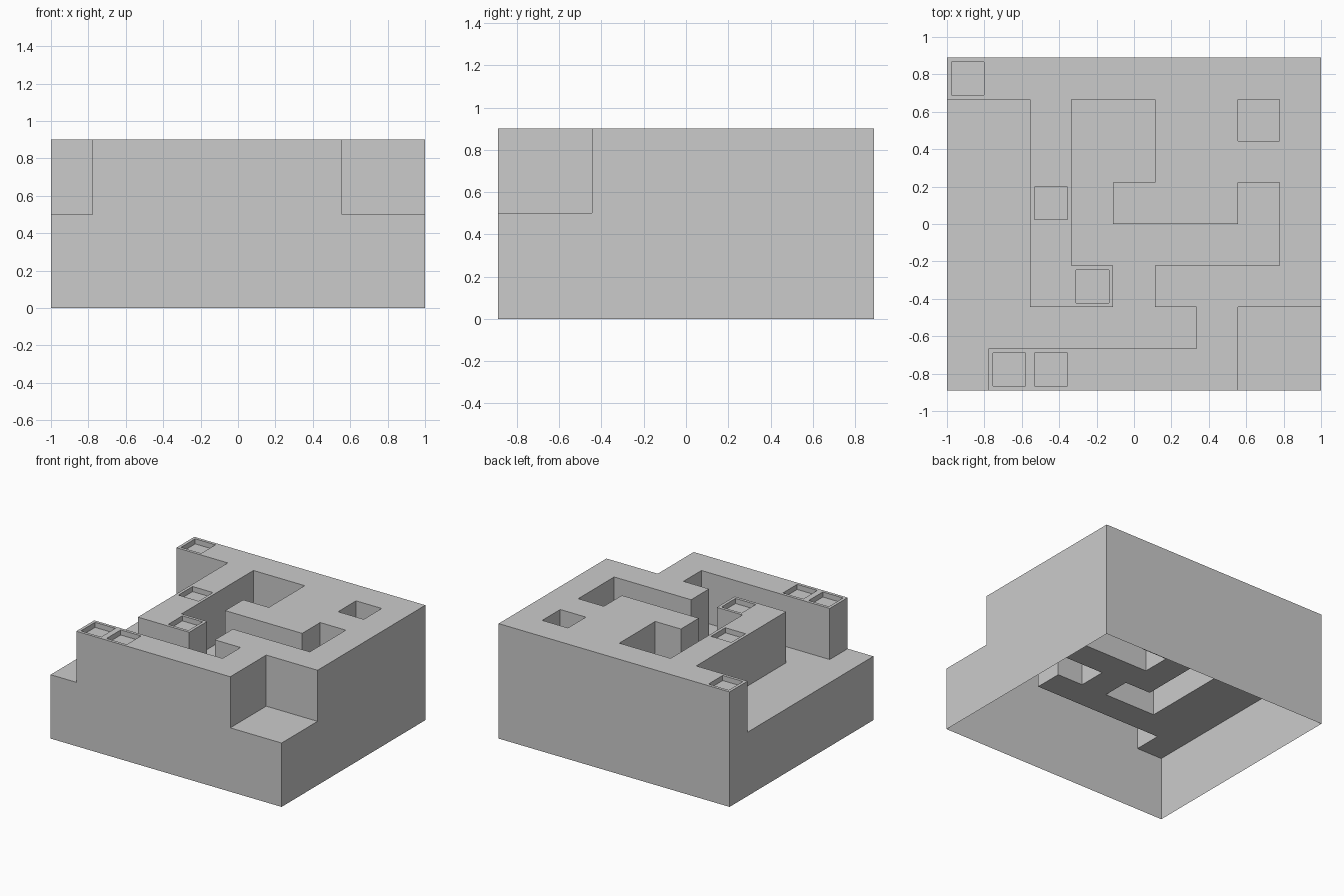
import bpy, bmesh

if "Cube" in bpy.data.objects:
    bpy.data.objects.remove(bpy.data.objects["Cube"])

CELL = 2 / 9
FLOOR, TOP = 0.5, 0.9

# Plan of the block, back row first: '#' raised, 'o' raised with a shallow pocket, '.' sunken
PLAN = [
    "o########",
    "..#..##.#",
    "..#..####",
    "..o.###.#",
    "..#.....#",
    "..#o.####",
    "......#..",
    ".oo####..",
][::-1]
COLS, ROWS = len(PLAN[0]), len(PLAN)


def height(c, r):
    if 0 <= c < COLS and 0 <= r < ROWS:
        return FLOOR if PLAN[r][c] == '.' else TOP
    return 0.0


bm = bmesh.new()


def quad(*pts):
    return bm.faces.new([bm.verts.new(p) for p in pts])


pockets = []
for r in range(ROWS):
    for c in range(COLS):
        x0, y0 = c * CELL - 1, (r - ROWS / 2) * CELL
        x1, y1 = x0 + CELL, y0 + CELL
        h = height(c, r)
        # Upper surface of the cell
        face = quad((x0, y0, h), (x1, y0, h), (x1, y1, h), (x0, y1, h))
        if PLAN[r][c] == 'o':
            pockets.append(face)
        # Walls down to each lower neighbour; the underside stays open
        sides = [(0, -1, (x0, y0), (x1, y0)), (1, 0, (x1, y0), (x1, y1)),
                 (0, 1, (x1, y1), (x0, y1)), (-1, 0, (x0, y1), (x0, y0))]
        for dc, dr, a, b in sides:
            low = height(c + dc, r + dr)
            for z0, z1 in ((0.0, FLOOR), (FLOOR, TOP)):
                if low <= z0 and z1 <= h:
                    quad((*a, z0), (*b, z0), (*b, z1), (*a, z1))

# Shallow square pockets: a flat rim, then a straight drop
bm.normal_update()
bmesh.ops.inset_individual(bm, faces=pockets, thickness=0.033, depth=0)
bmesh.ops.inset_individual(bm, faces=pockets, thickness=0, depth=-0.04)
bmesh.ops.remove_doubles(bm, verts=bm.verts, dist=1e-4)

mesh = bpy.data.meshes.new("maze_block")
bm.to_mesh(mesh)
bm.free()
bpy.context.collection.objects.link(bpy.data.objects.new("maze_block", mesh))
